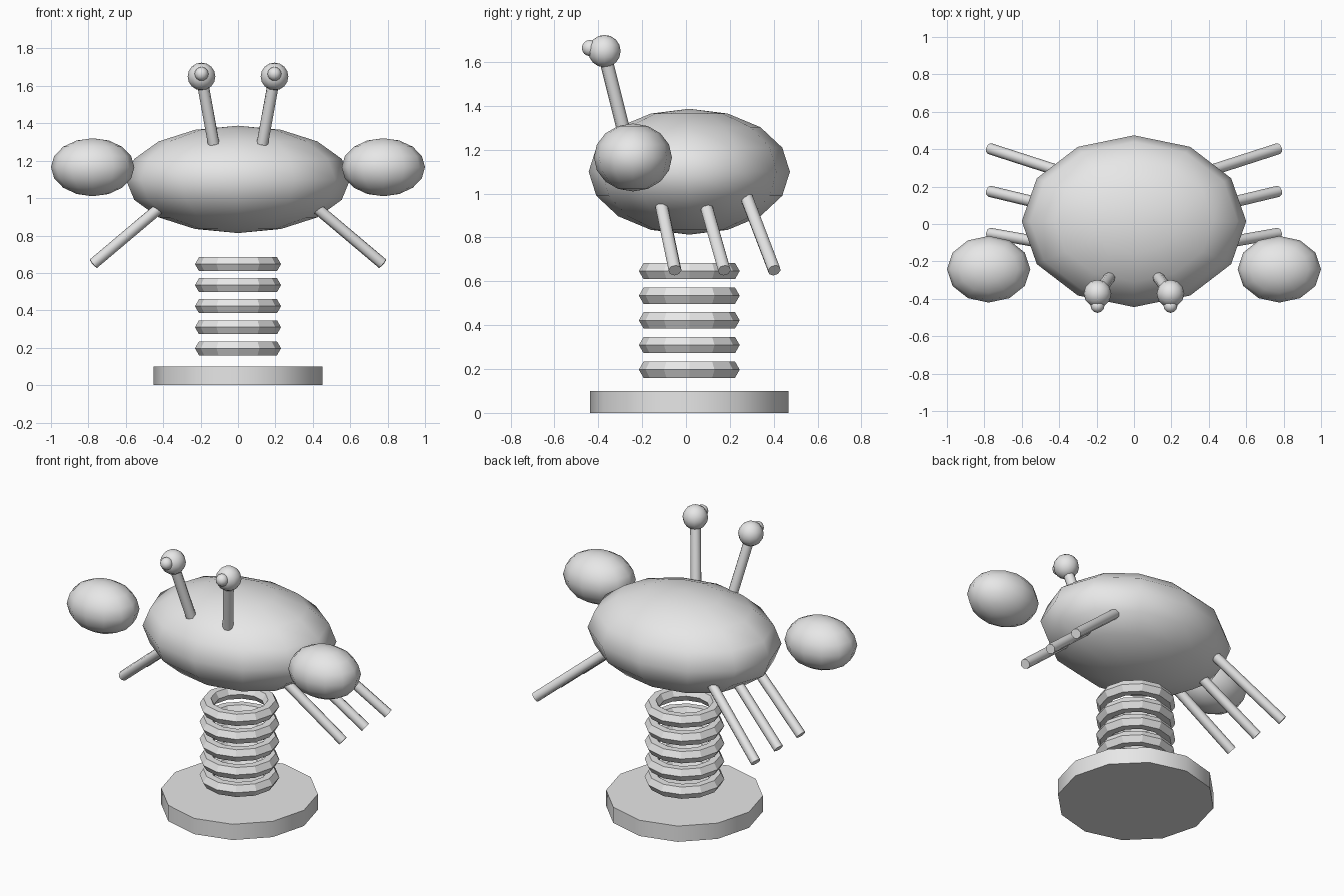
import bpy, math
from mathutils import Vector

cube = bpy.data.objects.get("Cube")
if cube:
    bpy.data.objects.remove(cube, do_unlink=True)

CENTRE_Y = 0.015
grey = bpy.data.materials.new("light_grey")
grey.use_nodes = True
colour = (0.8, 0.8, 0.8, 1)
grey.diffuse_color = colour
grey.node_tree.nodes["Principled BSDF"].inputs["Base Color"].default_value = colour


def finish(name, smooth=True, angle=60):
    """Name the active object, colour it and set its shading."""
    ob = bpy.context.object
    ob.name = name
    ob.data.materials.append(grey)
    if smooth:
        bpy.ops.object.shade_smooth_by_angle(angle=math.radians(angle))
    return ob


def ellipsoid(name, centre, radii, segments=12, rings=8):
    bpy.ops.mesh.primitive_uv_sphere_add(segments=segments, ring_count=rings, location=centre)
    bpy.context.object.scale = radii
    bpy.ops.object.transform_apply(location=False, rotation=False, scale=True)
    return finish(name, angle=80)


def rod(name, start, end, radius):
    a, b = Vector(start), Vector(end)
    bpy.ops.mesh.primitive_cylinder_add(vertices=8, radius=radius, depth=(b - a).length,
                                        location=(a + b) / 2)
    bpy.context.object.rotation_euler = (b - a).to_track_quat('Z', 'Y').to_euler()
    return finish(name)


# Round base plate
bpy.ops.mesh.primitive_cylinder_add(vertices=12, radius=0.452, depth=0.1,
                                    location=(0, CENTRE_Y, 0.05))
finish("base_plate")

# Spring as a stack of faceted rings
for i in range(5):
    bpy.ops.mesh.primitive_torus_add(major_segments=12, minor_segments=6,
                                     major_radius=0.187, minor_radius=0.043,
                                     location=(0, CENTRE_Y, 0.197 + i * 0.1125))
    finish(f"spring_ring_{i + 1}", smooth=False)

# Shell body
ellipsoid("body", (0, CENTRE_Y, 1.1), (0.6, 0.459, 0.287))

# Claws, eyes and legs on both sides
for side, s in (("left", 1), ("right", -1)):
    ellipsoid(f"{side}_claw", (s * 0.777, -0.242, 1.165), (0.223, 0.178, 0.155))

    rod(f"{side}_eye_stalk", (s * 0.13, -0.285, 1.29), (s * 0.192, -0.37, 1.63), 0.031)
    ellipsoid(f"{side}_eye", (s * 0.195, -0.372, 1.65), (0.074,) * 3)
    ellipsoid(f"{side}_pupil", (s * 0.195, -0.438, 1.664), (0.037,) * 3)

    for part, y_in, y_out in (("front", -0.12, -0.05), ("middle", 0.08, 0.175),
                              ("rear", 0.275, 0.403)):
        rod(f"{side}_{part}_leg", (s * 0.375, y_in, 0.985), (s * 0.772, y_out, 0.65), 0.03)
